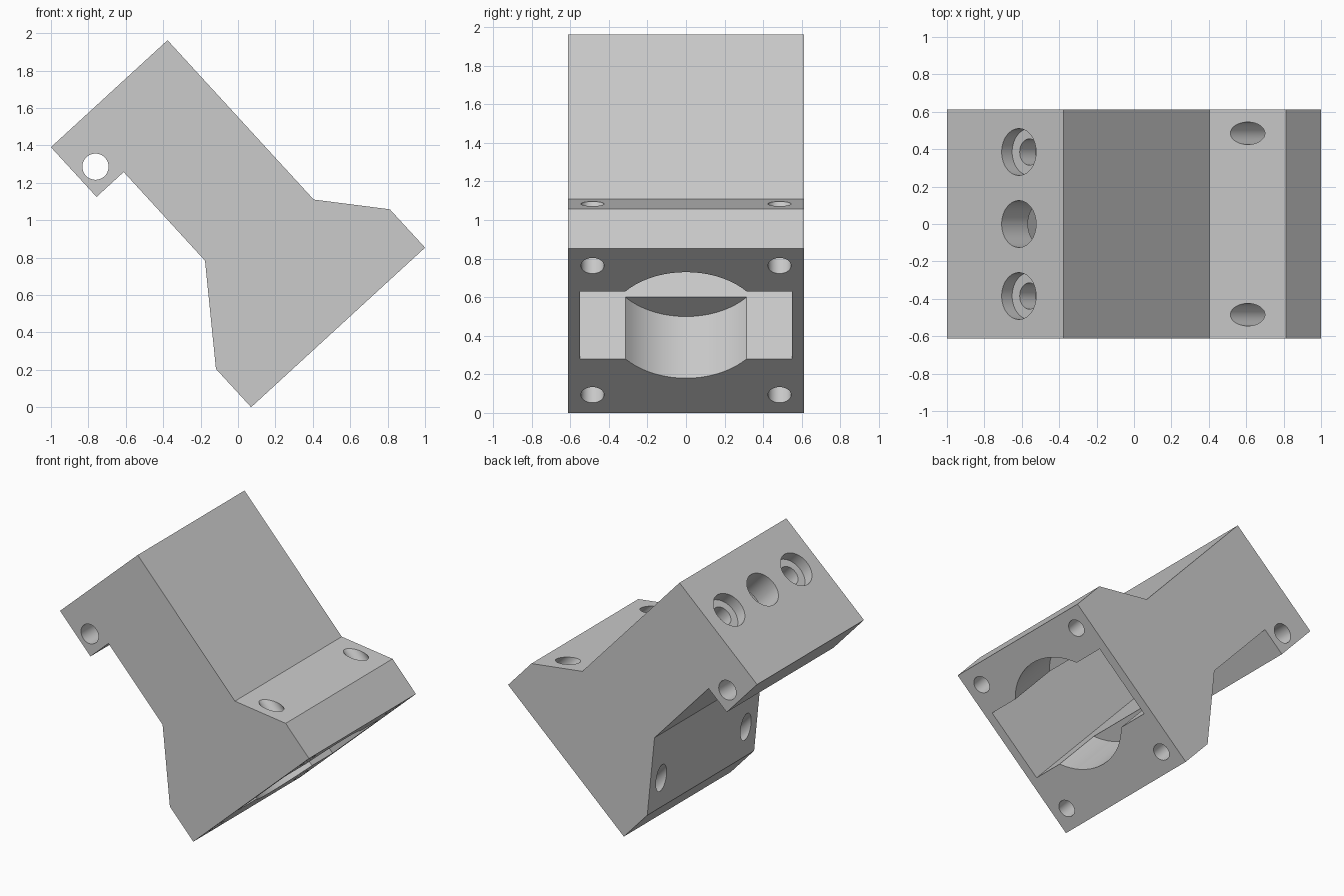
import bpy, bmesh, math
from mathutils import Matrix, Vector

cube = bpy.data.objects.get("Cube")
if cube:
    bpy.data.objects.remove(cube, do_unlink=True)

# Tilted frame: X along the base, Y depth, Z along the neck
TILT = math.atan2(0.853, 0.93)
FRAME = Matrix.Translation((0.07, 0, 0)) @ Matrix.Rotation(-TILT, 4, 'Y')
HALF_DEPTH = 0.613
MID = 0.673  # centre line of the neck

grey = bpy.data.materials.new("plain_grey")
grey.use_nodes = True
colour = (0.6, 0.6, 0.6, 1)
grey.diffuse_color = colour
grey.node_tree.nodes["Principled BSDF"].inputs["Base Color"].default_value = colour


def make_object(name, bm):
    bmesh.ops.recalc_face_normals(bm, faces=bm.faces)
    bm.transform(FRAME)
    mesh = bpy.data.meshes.new(name)
    bm.to_mesh(mesh)
    bm.free()
    mesh.materials.append(grey)
    obj = bpy.data.objects.new(name, mesh)
    bpy.context.collection.objects.link(obj)
    return obj


def box(name, lo, hi):
    bm = bmesh.new()
    lo, hi = Vector(lo), Vector(hi)
    bmesh.ops.create_cube(bm, size=1, matrix=Matrix.Translation((lo + hi) / 2)
                          @ Matrix.Diagonal((*(hi - lo), 1)))
    return make_object(name, bm)


def bore(name, x, y, z0, z1, radius):
    bm = bmesh.new()
    bmesh.ops.create_cone(bm, cap_ends=True, segments=64, radius1=radius, radius2=radius,
                          depth=z1 - z0, matrix=Matrix.Translation((x, y, (z0 + z1) / 2)))
    return make_object(name, bm)


# Bracket body: flange, neck and side tab as one extruded profile
profile = [(0, 0), (1.262, 0), (1.262, 0.278), (0.997, 0.592), (0.997, 1.748),
           (0.151, 1.748), (0.151, 1.387), (0.348, 1.387), (0.348, 0.744), (0, 0.278)]
bm = bmesh.new()
face = bm.faces.new([bm.verts.new((x, -HALF_DEPTH, z)) for x, z in profile])
ext = bmesh.ops.extrude_face_region(bm, geom=[face])
bmesh.ops.translate(bm, vec=(0, 2 * HALF_DEPTH, 0),
                    verts=[v for v in ext["geom"] if isinstance(v, bmesh.types.BMVert)])
body = make_object("bracket_body", bm)

# Pocket through the neck and round recess in the base
cutters = [box("pocket_cutter", (0.414, -0.55, -0.1), (0.932, 0.55, 1.54)),
           bore("recess_cutter", MID, 0, -0.12, 0.434, 0.407)]

# Flange screw holes
for x in (0.138, 1.129):
    for y in (-0.485, 0.485):
        cutters.append(bore("flange_hole_cutter", x, y, -0.1, 0.8, 0.06))

# End face: central opening and two counterbored screw holes
cutters.append(bore("end_opening_cutter", MID, 0, 1.48, 1.85, 0.125))
for y in (-0.385, 0.385):
    cutters.append(bore("end_hole_cutter", MID, y, 1.48, 1.84, 0.07))
    cutters.append(bore("counterbore_cutter", MID, y, 1.665, 1.85, 0.125))

# Cross hole through the tab
bm = bmesh.new()
bmesh.ops.create_cone(bm, cap_ends=True, segments=64, radius1=0.07, radius2=0.07, depth=1.5,
                      matrix=Matrix.Translation((0.256, 0, 1.51))
                      @ Matrix.Rotation(math.pi / 2, 4, 'X'))
cutters.append(make_object("tab_hole_cutter", bm))

# Cut everything and tidy up
bpy.ops.object.select_all(action='DESELECT')
body.select_set(True)
bpy.context.view_layer.objects.active = body
for cutter in cutters:
    cutter.hide_render = True
    mod = body.modifiers.new("cut", 'BOOLEAN')
    mod.operation = 'DIFFERENCE'
    mod.solver = 'EXACT'
    mod.object = cutter
    bpy.ops.object.modifier_apply(modifier=mod.name)
    bpy.data.objects.remove(cutter, do_unlink=True)
bpy.ops.object.shade_smooth_by_angle(angle=math.radians(30))
